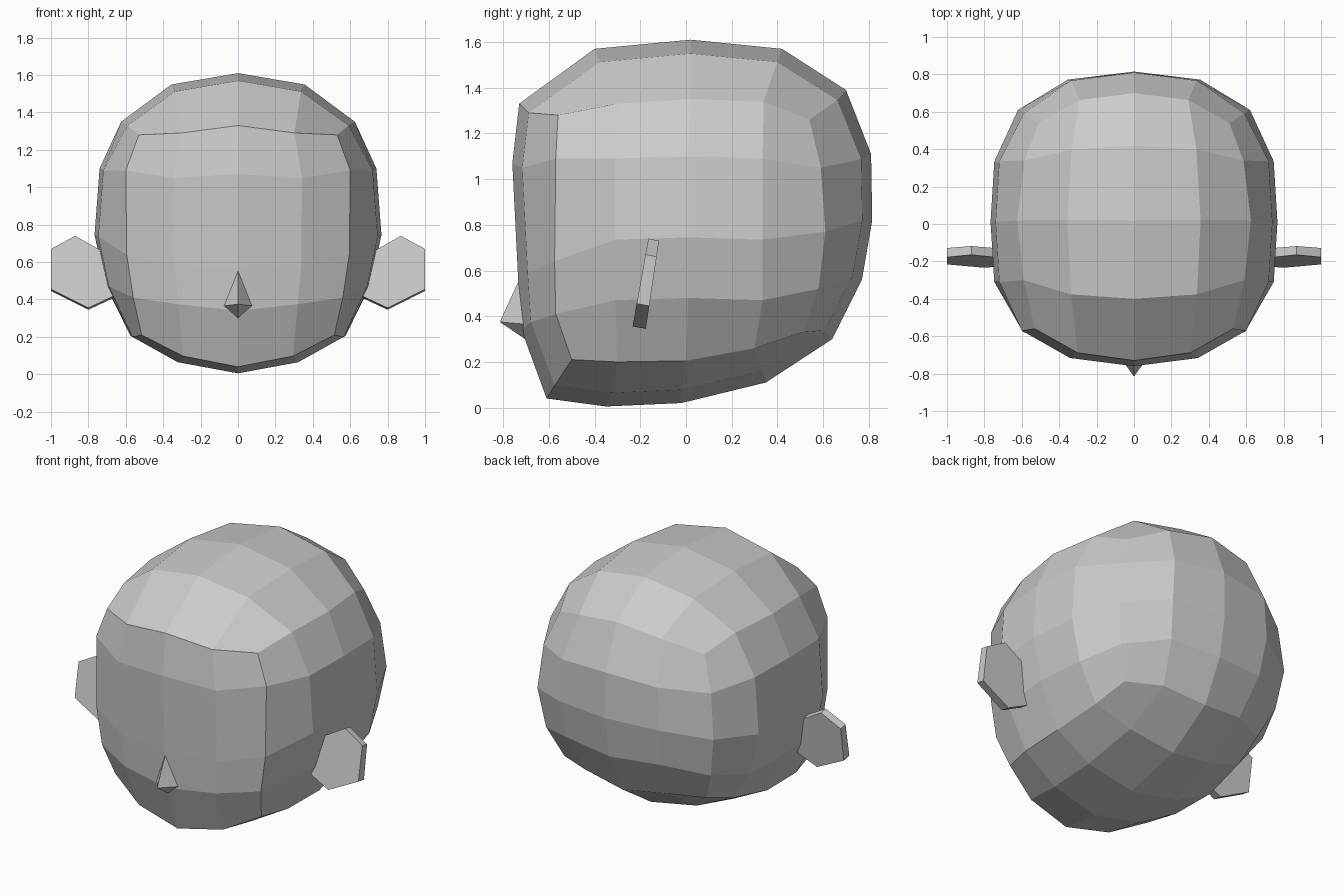
import bpy, bmesh

if "Cube" in bpy.data.objects:
    bpy.data.objects.remove(bpy.data.objects["Cube"])


def finish(name, bm, mirror=False):
    bmesh.ops.recalc_face_normals(bm, faces=bm.faces)
    me = bpy.data.meshes.new(name)
    bm.to_mesh(me)
    bm.free()
    ob = bpy.data.objects.new(name, me)
    bpy.context.collection.objects.link(ob)
    if mirror:
        m = ob.modifiers.new("mirror", 'MIRROR')
        m.use_axis[0] = True
        m.merge_threshold = 0.001
    return ob


# Head: centre profile (y, z), starting at the chin, up the face, over and round the back
centre = [(-.61, .04), (-.72, .34), (-.735, .57), (-.76, 1.07), (-.73, 1.33),
          (-.40, 1.57), (.02, 1.61), (.42, 1.57), (.70, 1.39),
          (.81, 1.11), (.815, .82), (.77, .56), (.64, .30),
          (.35, .11), (-.02, .02), (-.35, .005)]
# Border loop of the side of the head (x, y, z), same order
side = [(.515, -.50, .21), (.56, -.57, .41), (.595, -.575, .64), (.60, -.57, 1.09), (.53, -.56, 1.28),
        (.59, -.30, 1.33), (.625, .02, 1.35), (.585, .34, 1.34), (.51, .54, 1.26),
        (.59, .59, 1.05), (.62, .61, .77), (.58, .58, .52), (.50, .51, .33),
        (.54, .30, .26), (.575, 0, .205), (.565, -.30, .20)]

bm = bmesh.new()
ring0 = [bm.verts.new((0, y, z)) for y, z in centre]
ring1 = [bm.verts.new((.57 * s[0], .03 + (y - .03) * .945, .8 + (z - .8) * .925))
         for (y, z), s in zip(centre, side)]
ring2 = [bm.verts.new(p) for p in side]
for a, b in ((ring0, ring1), (ring1, ring2)):
    for i in range(16):
        j = (i + 1) % 16
        bm.faces.new((a[i], a[j], b[j], b[i]))

# Side of the head: 4 x 4 patch filling the border loop
grid = {}
for k in range(5):
    grid[k, 0] = ring2[k]
    grid[4, k] = ring2[4 + k]
    grid[k, 4] = ring2[12 - k]
    grid[0, k] = ring2[(16 - k) % 16]
for r, (z, x) in enumerate(((.48, .71), (.745, .767), (1.10, .74)), 1):
    for c, (y, dx) in enumerate(((-.31, .02), (.01, 0), (.335, .02)), 1):
        grid[r, c] = bm.verts.new((x - dx, y, z - .5 * dx))
for r in range(4):
    for c in range(4):
        bm.faces.new((grid[r, c], grid[r, c + 1], grid[r + 1, c + 1], grid[r + 1, c]))
finish("head", bm, True)

# Ears: slanted thin plates
bm = bmesh.new()
outline = [(1, .67), (.87, .74), (.73, .66), (.64, .43), (.80, .355), (1, .455)]
front = [bm.verts.new((x, -.233 + .18 * (z - .36), z)) for x, z in outline]
back = [bm.verts.new((x, -.175 + .15 * (z - .36), z - .01)) for x, z in outline]
bm.faces.new(front)
bm.faces.new(back[::-1])
for i in range(6):
    j = (i + 1) % 6
    bm.faces.new((front[i], back[i], back[j], front[j]))
finish("ears", bm, True)

# Nose: four-sided pyramid sunk into the face
bm = bmesh.new()
tip = bm.verts.new((0, -.815, .375))
base = [bm.verts.new(p) for p in ((0, -.73, .56), (.08, -.705, .365), (0, -.705, .30), (-.08, -.705, .365))]
for i in range(4):
    bm.faces.new((tip, base[i], base[(i + 1) % 4]))
bm.faces.new(base)
finish("nose", bm)
